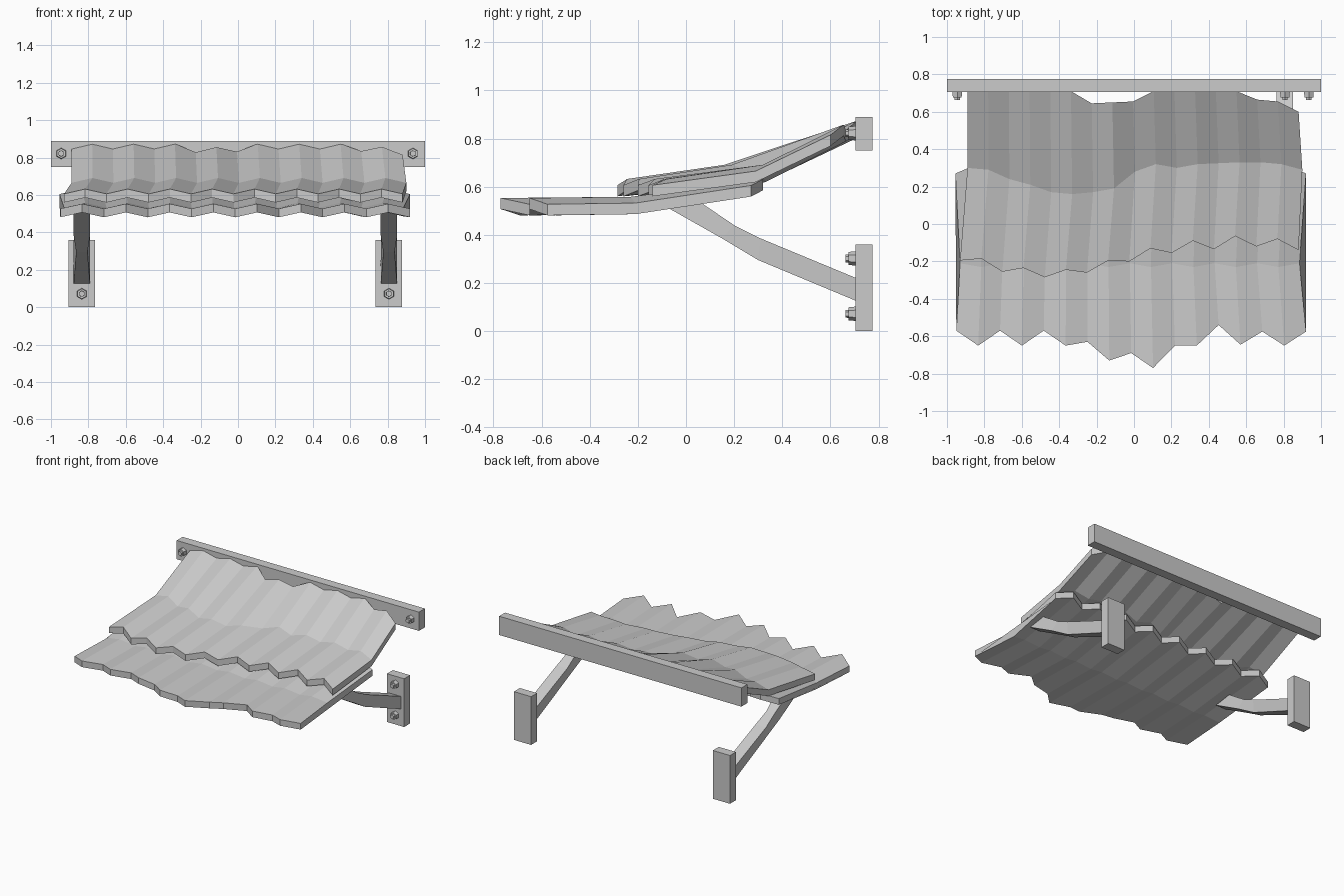
import bpy, bmesh, math
from mathutils import Matrix

cube = bpy.data.objects.get("Cube")
if cube:
    bpy.data.objects.remove(cube)

grey = bpy.data.materials.new("weathered grey")
grey.use_nodes = True
GREY = (0.6, 0.6, 0.6, 1)
grey.diffuse_color = GREY
grey.node_tree.nodes["Principled BSDF"].inputs["Base Color"].default_value = GREY


def finish(name, bm):
    bmesh.ops.recalc_face_normals(bm, faces=bm.faces)
    mesh = bpy.data.meshes.new(name)
    bm.to_mesh(mesh)
    bm.free()
    mesh.materials.append(grey)
    obj = bpy.data.objects.new(name, mesh)
    bpy.context.collection.objects.link(obj)
    return obj


def box(name, low, high):
    bm = bmesh.new()
    bmesh.ops.create_cube(bm, size=1)
    for v in bm.verts:
        v.co = [(a + b) / 2 + c * (b - a) for a, b, c in zip(low, high, v.co)]
    return finish(name, bm)


def bolt(name, x, z):
    # Hexagonal head with a smaller raised tip
    bm = bmesh.new()
    turn = Matrix.Rotation(math.pi / 2, 4, 'X')
    for radius, depth in ((0.03, 0.03), (0.018, 0.044)):
        bmesh.ops.create_cone(bm, cap_ends=True, segments=6, radius1=radius,
                              radius2=radius * 0.9, depth=depth,
                              matrix=Matrix.Translation((x, 0.706 - depth / 2, z)) @ turn)
    return finish(name, bm)


def loft(name, rings):
    # Closed solid through a chain of rings with equal point counts
    bm = bmesh.new()
    loops = [[bm.verts.new(p) for p in ring] for ring in rings]
    for a, b in zip(loops, loops[1:]):
        for i in range(len(a)):
            j = (i + 1) % len(a)
            bm.faces.new((a[i], a[j], b[j], b[i]))
    bm.faces.new(loops[0])
    bm.faces.new(loops[-1])
    return finish(name, bm)


def sheet(name, rows, thick=0.046, wave=0.026):
    # Corrugated sheet: each row is (left x, right x, y list, height function)
    rings = []
    count = len(rows[0][2])
    for i in range(count):
        t = i / (count - 1)
        line = [(x0 + (x1 - x0) * t, ys[i], height(ys[i]) + wave * (i % 2))
                for x0, x1, ys, height in rows]
        under = [(x, y, z - thick) for x, y, z in reversed(line)]
        rings.append(line + under)
    return loft(name, rings)


# Lower sheet with ragged front edge
front = [-.57, -.65, -.57, -.65, -.57, -.65, -.63, -.73, -.69,
         -.77, -.65, -.65, -.54, -.645, -.575, -.65, -.575]
sheet("lower_sheet", [
    (-.95, .92, front, lambda y: .527),
    (-.93, .885, [-.21 - .02 * (i % 2) for i in range(17)], lambda y: .532),
    (-.955, .92, [.27 + .05 * (i % 2) for i in range(17)], lambda y: .605)])

# Upper sheet overlapping it, with an uneven fold and back edge
edge = [-.195, -.185, -.255, -.235, -.285, -.245, -.26, -.195, -.2,
        -.13, -.155, -.09, -.135, -.065, -.12, -.08, -.14]
fold = [.3, .29, .24, .21, .17, .16, .17, .19, .28, .32, .3, .32, .325, .33, .33, .32, .29]
back = [.71] * 6 + [.645, .65, .655] + [.71] * 5 + [.665, .655, .6]
sheet("upper_sheet", [
    (-.93, .88, edge, lambda y: .606),
    (-.89, .9, fold, lambda y: .665),
    (-.89, .88, back, lambda y: .815 + .3 * (y - .6))])

# Wall beam with bolts at both ends
box("wall_beam", (-1, .705, .75), (1, .775, .89))
for side, x in (("right", -.945), ("left", .935)):
    bolt(side + "_beam_bolt", x, .822)

# Wall plates, plate bolts and hewn struts
for side, x in (("right", -.835), ("left", .807)):
    box(side + "_wall_plate", (x - .071, .705, 0), (x + .071, .775, .36))
    for spot, z in (("lower", .072), ("upper", .302)):
        bolt(f"{side}_{spot}_plate_bolt", x, z)
    rings = []
    # (lower y, lower z, upper y, upper z, half width of underside, of top)
    for y0, z0, y1, z1, w0, w1 in ((.72, .12, .72, .215, .044, .044),
                                   (.3, .295, .31, .385, .03, .043),
                                   (.15, .385, .2, .44, .044, .034),
                                   (-.08, .515, .06, .535, .044, .044)):
        rings.append([(x - w0, y0, z0), (x + w0, y0, z0), (x + w1, y1, z1), (x - w1, y1, z1)])
    loft(side + "_strut", rings)
